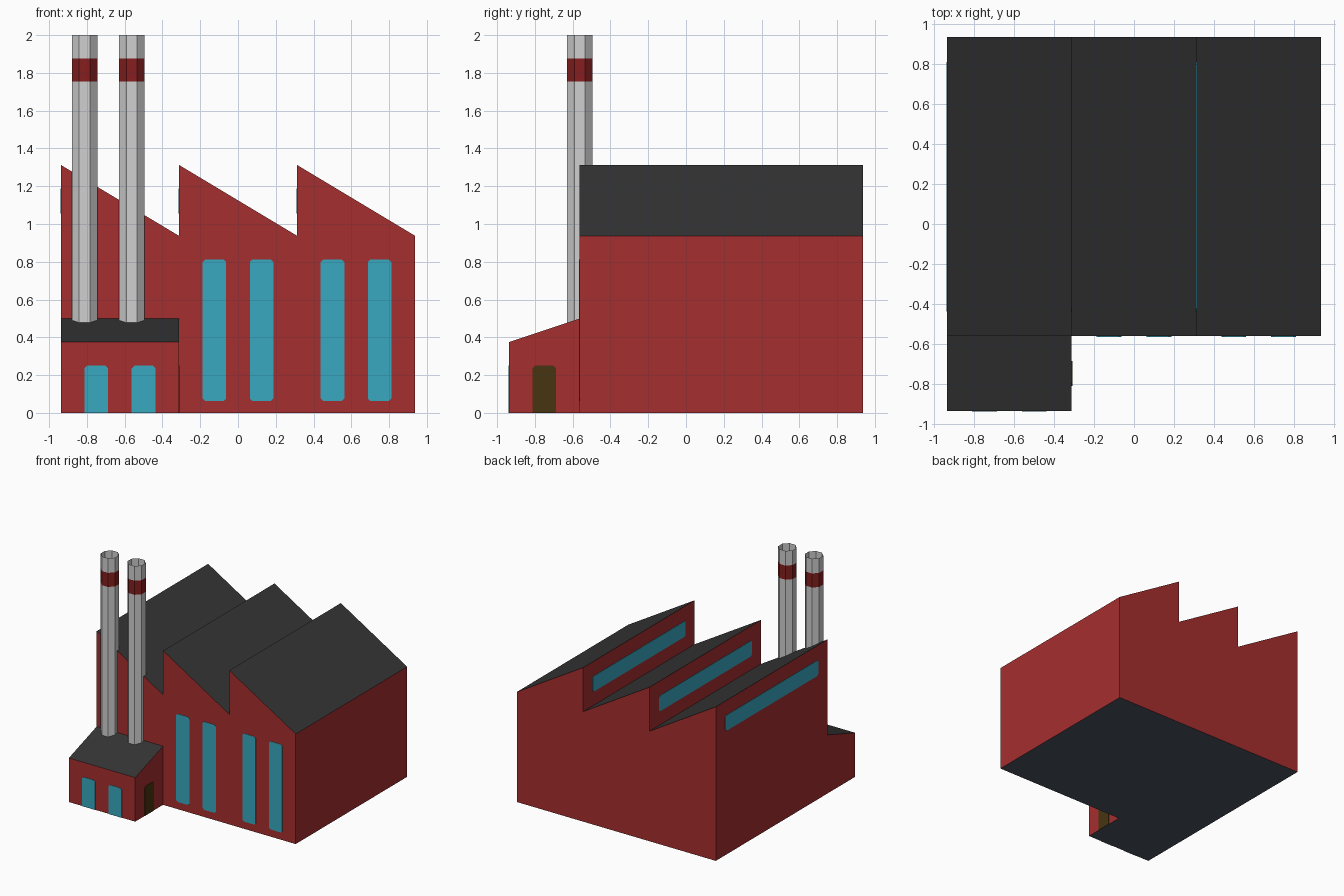
import bpy, bmesh, math
from mathutils import Vector

if "Cube" in bpy.data.objects:
    bpy.data.objects.remove(bpy.data.objects["Cube"])


def material(name, srgb):
    lin = [(c / 255 / 12.92) if c < 10 else ((c / 255 + 0.055) / 1.055) ** 2.4 for c in srgb]
    m = bpy.data.materials.new(name)
    m.diffuse_color = (*lin, 1)
    m.use_nodes = True
    m.node_tree.nodes["Principled BSDF"].inputs["Base Color"].default_value = m.diffuse_color
    return m


BRICK = material("brick red", (166, 46, 46))
ROOF = material("roof charcoal", (53, 53, 53))
FLOOR = material("floor slate", (74, 82, 97))
GLASS = material("window blue", (56, 168, 193))
DOOR = material("door brown", (72, 53, 17))
GREY = material("chimney grey", (208, 208, 208))
STRIPE = material("stripe dark red", (134, 31, 31))


def finish(bm, name, mats, rule=lambda f: 0):
    bmesh.ops.recalc_face_normals(bm, faces=bm.faces)
    bm.normal_update()
    for f in bm.faces:
        f.material_index = rule(f)
    me = bpy.data.meshes.new(name)
    bm.to_mesh(me)
    bm.free()
    for m in mats:
        me.materials.append(m)
    ob = bpy.data.objects.new(name, me)
    bpy.context.collection.objects.link(ob)
    return ob


def prism(name, points, sweep, mats, rule=lambda f: 0):
    """Extrude a flat outline along a vector."""
    bm = bmesh.new()
    face = bm.faces.new([bm.verts.new(p) for p in points])
    ext = bmesh.ops.extrude_face_region(bm, geom=[face])["geom"]
    bmesh.ops.translate(bm, vec=Vector(sweep),
                        verts=[g for g in ext if isinstance(g, bmesh.types.BMVert)])
    return finish(bm, name, mats, rule)


def shell_rule(f):
    return 1 if f.normal.z > 0.3 else 2 if f.normal.z < -0.5 else 0


def panel(name, mat, u0, u1, z0, z1, to3d, normal, c=0.014):
    """Thin plate with clipped corners (square at ground level)."""
    b = c if z0 > 0 else 0
    outline = [(u1, z0 + b), (u1, z1 - c), (u1 - c, z1), (u0 + c, z1), (u0, z1 - c), (u0, z0 + b)]
    if b:
        outline += [(u0 + c, z0), (u1 - c, z0)]
    prism(name, [to3d(u, z) for u, z in outline], Vector(normal) * 0.003, [mat])


H = 0.9375            # half footprint
BAY = 2 * H / 3       # width of one sawtooth bay
FRONT = -0.5625       # main hall front wall
EAVE, PEAK = 0.9375, 1.3125

# Main hall with sawtooth roof
profile = [(H, 0), (-H, 0)]
for i in range(3):
    x = -H + i * BAY
    profile += [(x, PEAK), (x + BAY, EAVE)]
prism("main_hall", [(x, FRONT, z) for x, z in profile], (0, H - FRONT, 0),
      [BRICK, ROOF, FLOOR], shell_rule)

# Lean-to annex
side = [(-H, 0), (FRONT, 0), (FRONT, 0.5), (-H, 0.375)]
prism("annex", [(-H, y, z) for y, z in side], (BAY, 0, 0),
      [BRICK, ROOF, FLOOR], shell_rule)

# Tall front windows
for i, x in enumerate((-0.1875, 0.0625, 0.4375, 0.6875)):
    panel(f"hall_window_{i + 1}", GLASS, x, x + 0.125, 0.0625, 0.8125,
          lambda u, z: (u, FRONT, z), (0, -1, 0))

# Annex windows and door
for i, x in enumerate((-0.8125, -0.5625)):
    panel(f"annex_window_{i + 1}", GLASS, x, x + 0.125, 0, 0.25,
          lambda u, z: (u, -H, z), (0, -1, 0))
panel("annex_door", DOOR, -0.8125, -0.6875, 0, 0.25,
      lambda u, z: (-H + BAY, u, z), (1, 0, 0))

# Long skylights on the upright sawtooth faces
for i in range(3):
    panel(f"skylight_{i + 1}", GLASS, -0.4375, 0.8125, 1.055, 1.1875,
          lambda u, z: (-H + i * BAY, u, z), (-1, 0, 0))

# Octagonal open chimneys with a painted band
R = 0.0675 / math.cos(math.pi / 8)
for i, cx in enumerate((-0.8125, -0.5625)):
    bm = bmesh.new()
    rings = []
    for z in (0.0, 1.755, 1.875, 2.0):
        rings.append([bm.verts.new((cx + R * math.cos((k + 0.5) * math.pi / 4),
                                    FRONT + R * math.sin((k + 0.5) * math.pi / 4), z))
                      for k in range(8)])
    for lo, hi in zip(rings, rings[1:]):
        for k in range(8):
            n = (k + 1) % 8
            bm.faces.new((lo[k], lo[n], hi[n], hi[k]))
    finish(bm, f"chimney_{i + 1}", [GREY, STRIPE],
           lambda f: int(1.755 < f.calc_center_median().z < 1.875))
